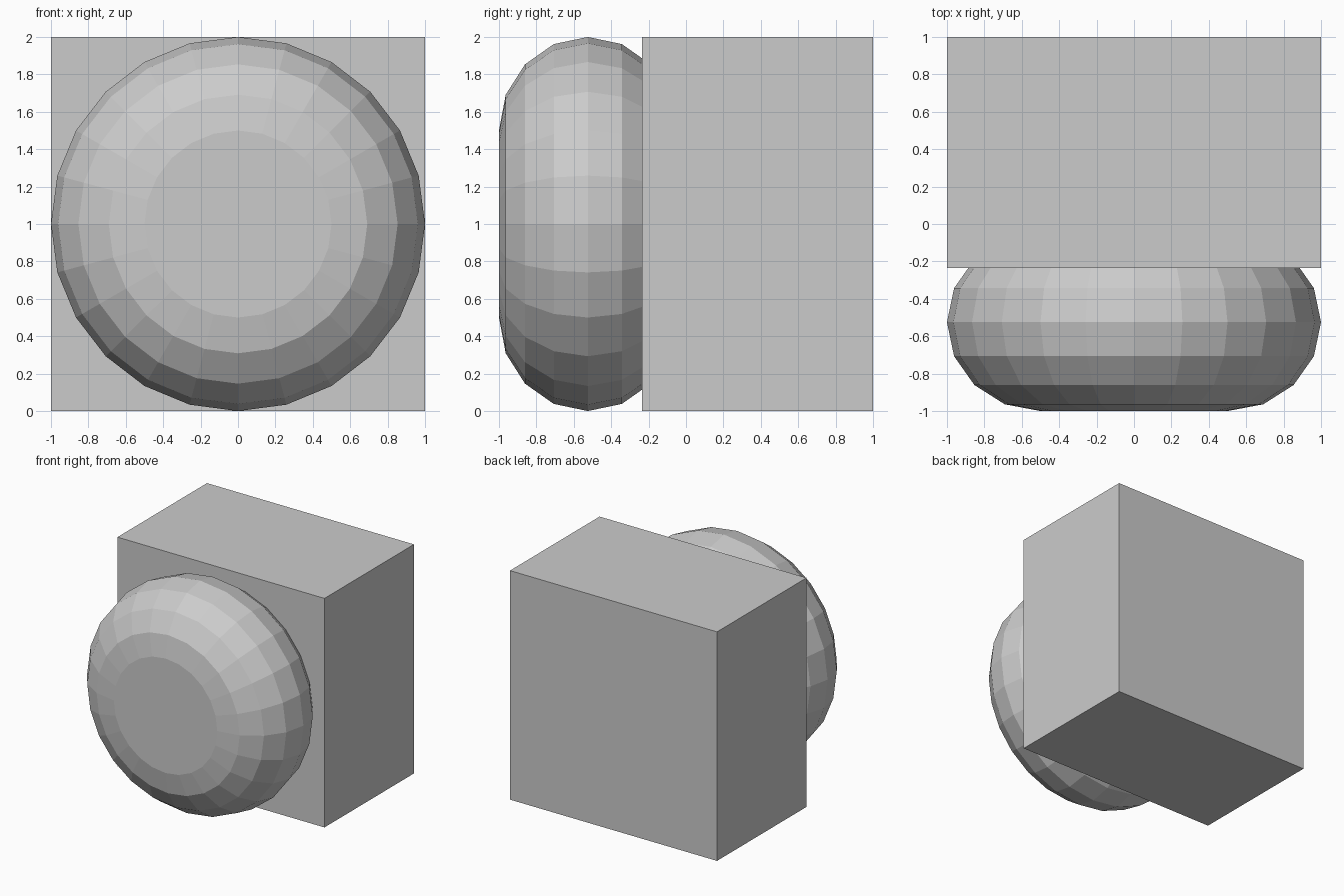
import bpy, bmesh
from math import sin, cos, pi

if "Cube" in bpy.data.objects:
    bpy.data.objects.remove(bpy.data.objects["Cube"])

def finish(bm, name):
    bmesh.ops.recalc_face_normals(bm, faces=bm.faces)
    mesh = bpy.data.meshes.new(name)
    bm.to_mesh(mesh)
    bm.free()
    bpy.context.collection.objects.link(bpy.data.objects.new(name, mesh))

# Square block at the back
FRONT, BACK = -0.235, 1.0
bm = bmesh.new()
bmesh.ops.create_cube(bm, size=1)
bmesh.ops.scale(bm, vec=(2, BACK - FRONT, 2), verts=bm.verts)
bmesh.ops.translate(bm, vec=(0, (FRONT + BACK) / 2, 1), verts=bm.verts)
finish(bm, "block")

# Round-edged disc with flat caps, partly sunk into the block front
SIDES, STEPS = 24, 8
bm = bmesh.new()
rings = []
for i in range(STEPS + 1):
    a = pi * i / STEPS
    r, y = 0.5 + 0.5 * sin(a), -0.525 - 0.475 * cos(a)
    rings.append([bm.verts.new((r * cos(2 * pi * j / SIDES), y, 1 + r * sin(2 * pi * j / SIDES)))
                  for j in range(SIDES)])
for lower, upper in zip(rings, rings[1:]):
    for j in range(SIDES):
        k = (j + 1) % SIDES
        bm.faces.new((lower[j], lower[k], upper[k], upper[j]))
bm.faces.new(rings[0])
bm.faces.new(rings[-1])
finish(bm, "rounded_disc")
